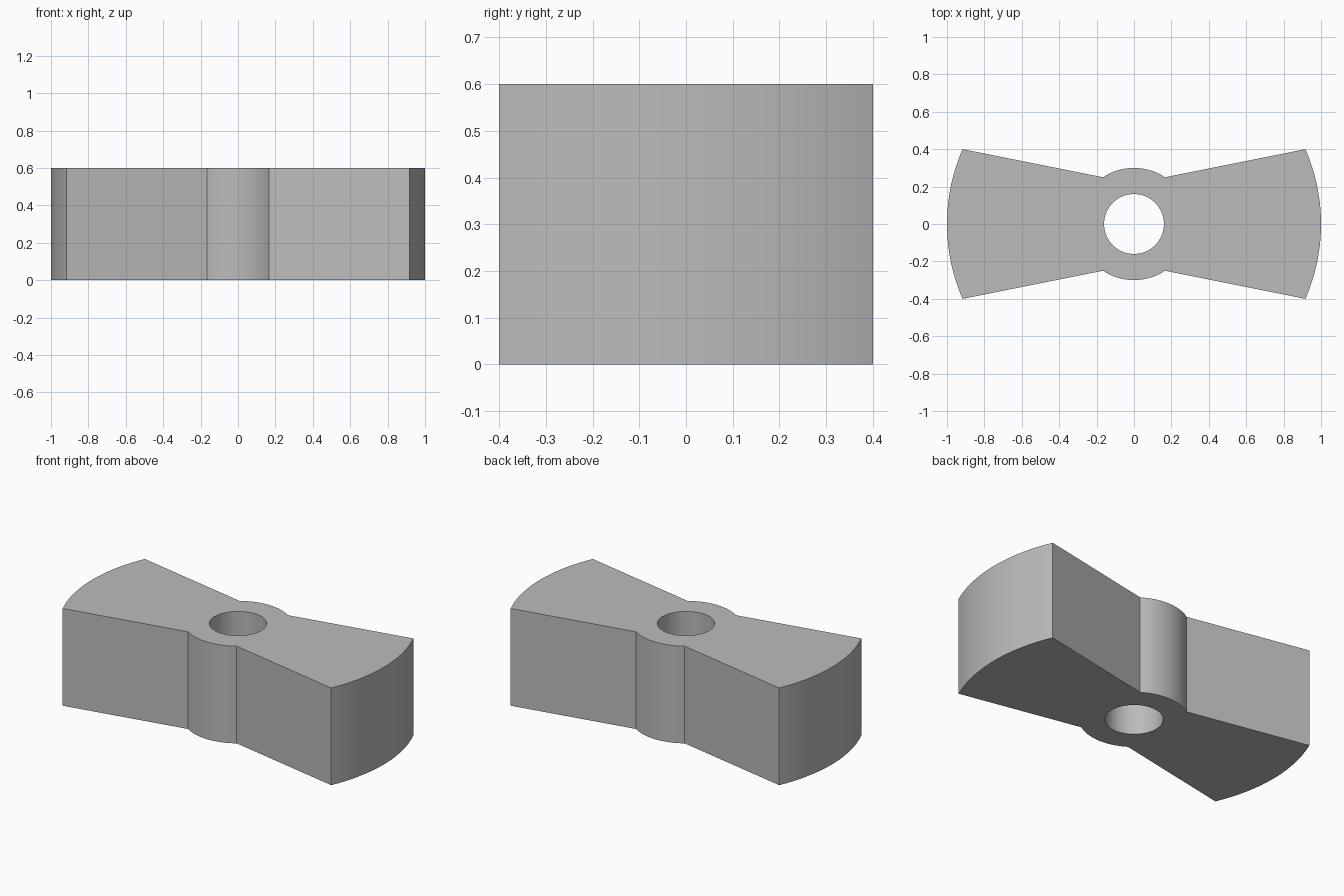
import bpy, bmesh
from math import atan2, cos, sin, pi, hypot, radians

cube = bpy.data.objects.get("Cube")
if cube:
    bpy.data.objects.remove(cube, do_unlink=True)

HEIGHT, BORE, HUB, TIP = 0.6, 0.16, 0.3, 1.0
corner = (0.9165, 0.4)     # outer end of a straight flank
neck = (0.166, 0.25)       # where the flank meets the hub
a_corner = atan2(corner[1], corner[0])
a_neck = atan2(neck[1], neck[0])


def span(a, b, n):
    return [a + (b - a) * i / n for i in range(n)]


def flank_radius(t):
    """Distance from the centre to the flank line at angle t."""
    dx, dy = neck[0] - corner[0], neck[1] - corner[1]
    return (corner[0] * dy - corner[1] * dx) / (cos(t) * dy - sin(t) * dx)


# One quarter of the outline in polar form: tip arc, flank, hub arc
quarter = [(t, TIP) for t in span(0, a_corner, 16)]
quarter += [(t, flank_radius(t)) for t in span(a_corner, a_neck, 12)]
quarter += [(t, HUB) for t in span(a_neck, pi / 2, 12)]
quarter.append((pi / 2, HUB))

# Mirror to a half, then rotate to the full outline
half = quarter + [(pi - t, r) for t, r in reversed(quarter[1:-1])]
outline = half + [(t + pi, r) for t, r in half]

bm = bmesh.new()


def ring(points, z):
    return [bm.verts.new((r * cos(t), r * sin(t), z)) for t, r in points]


bore = [(t, BORE) for t, r in outline]
loops = [ring(outline, 0), ring(outline, HEIGHT), ring(bore, HEIGHT), ring(bore, 0)]

# Outer wall, top, bore wall and bottom
count = len(outline)
for k in range(4):
    a, b = loops[k], loops[(k + 1) % 4]
    for i in range(count):
        j = (i + 1) % count
        bm.faces.new((a[i], a[j], b[j], b[i]))
bmesh.ops.recalc_face_normals(bm, faces=bm.faces)

mesh = bpy.data.meshes.new("double_wedge_block")
bm.to_mesh(mesh)
bm.free()
block = bpy.data.objects.new("double_wedge_block", mesh)
bpy.context.collection.objects.link(block)

# Plain grey finish
grey = bpy.data.materials.new("plain_grey")
grey.use_nodes = True
colour = (0.5, 0.5, 0.5, 1)
grey.diffuse_color = colour
grey.node_tree.nodes["Principled BSDF"].inputs["Base Color"].default_value = colour
mesh.materials.append(grey)

bpy.context.view_layer.objects.active = block
block.select_set(True)
bpy.ops.object.shade_smooth_by_angle(angle=radians(30))
